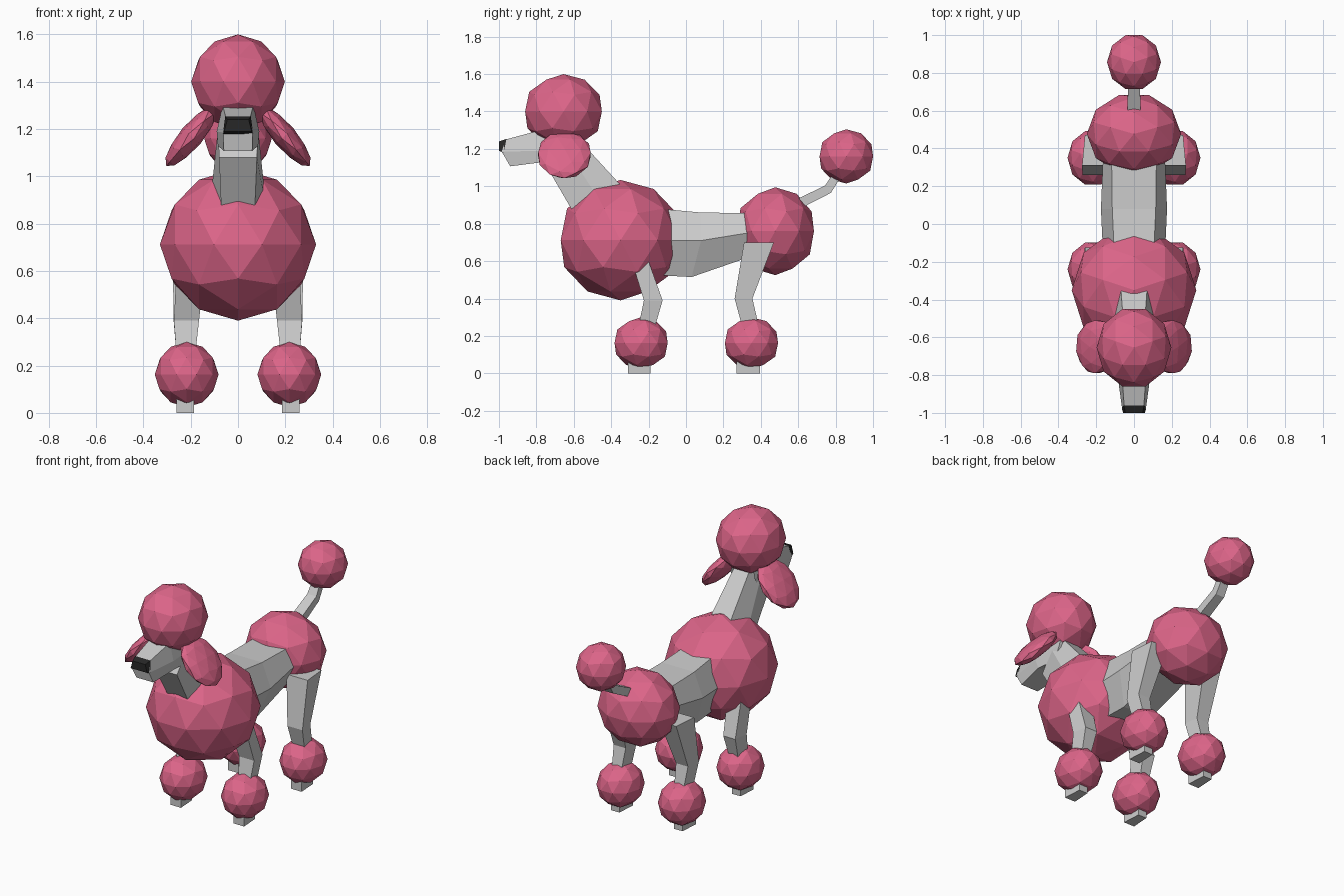
import bpy, bmesh, math
from mathutils import Matrix, Vector

if "Cube" in bpy.data.objects:
    bpy.data.objects.remove(bpy.data.objects["Cube"])


def material(name, rgb):
    m = bpy.data.materials.new(name)
    m.diffuse_color = (*rgb, 1)
    m.use_nodes = True
    m.node_tree.nodes["Principled BSDF"].inputs["Base Color"].default_value = m.diffuse_color
    return m


PINK = material("pink_fur", (0.72, 0.13, 0.25))
BLACK = material("nose_black", (0.02, 0.02, 0.02))


def finish(name, bm, mat=None):
    bmesh.ops.recalc_face_normals(bm, faces=bm.faces[:])
    mesh = bpy.data.meshes.new(name)
    bm.to_mesh(mesh)
    bm.free()
    ob = bpy.data.objects.new(name, mesh)
    bpy.context.collection.objects.link(ob)
    if mat:
        mesh.materials.append(mat)
    return ob


def puff(name, center, half, tilt=0.0):
    """Faceted fur ball with the given half sizes, tilted about y."""
    bm = bmesh.new()
    bmesh.ops.create_icosphere(bm, subdivisions=2, radius=1)
    fit = Matrix.Diagonal((half[0], half[1] / 0.951, half[2], 1))
    bm.transform(Matrix.Translation(center) @ Matrix.Rotation(tilt, 4, 'Y')
                 @ fit @ Matrix.Rotation(math.pi / 2, 4, 'Z'))
    return finish(name, bm, PINK)


def loft(name, rings, mat=None):
    """Skin a list of equal-length rings and cap both ends."""
    bm = bmesh.new()
    loops = [[bm.verts.new(p) for p in ring] for ring in rings]
    n = len(loops[0])
    for a, b in zip(loops, loops[1:]):
        for i in range(n):
            j = (i + 1) % n
            bm.faces.new((a[i], a[j], b[j], b[i]))
    bm.faces.new(loops[0])
    bm.faces.new(loops[-1])
    return finish(name, bm, mat)


def sym(*half):
    """Mirror a half section of (half width, y, z) points across x = 0."""
    return ([Vector(p) for p in half]
            + [Vector((-w, y, z)) for w, y, z in reversed(half)])


# Fur balls on the centre line
puff("chest_fur", (0, -0.35, 0.712), (0.33, 0.32, 0.322))
puff("haunch_fur", (0, 0.477, 0.76), (0.25, 0.207, 0.235))
puff("head_fur", (0, -0.655, 1.40), (0.198, 0.205, 0.20))
puff("tail_fur", (0, 0.857, 1.16), (0.143, 0.143, 0.145))

# Torso
loft("torso", [
    sym((0.10, -0.25, 0.89), (0.16, -0.25, 0.71), (0.09, -0.25, 0.53)),
    sym((0.115, 0.08, 0.86), (0.175, 0.08, 0.71), (0.10, 0.03, 0.515)),
    sym((0.12, 0.45, 0.855), (0.16, 0.45, 0.77), (0.11, 0.45, 0.66))])

# Neck
loft("neck", [
    sym((0.075, -0.27, 0.92), (0.12, -0.42, 0.86), (0.07, -0.59, 0.84)),
    sym((0.05, -0.60, 1.28), (0.085, -0.64, 1.20), (0.08, -0.73, 1.08))])

# Muzzle and nose
loft("muzzle", [
    sym((0.052, -0.965, 1.25), (0.062, -0.985, 1.185), (0.06, -0.94, 1.107)),
    sym((0.065, -0.78, 1.30), (0.09, -0.78, 1.19), (0.085, -0.76, 1.13)),
    sym((0.06, -0.58, 1.30), (0.085, -0.57, 1.20), (0.08, -0.62, 1.12))])
loft("nose", [
    sym((0.045, -1.0, 1.24), (0.058, -1.0, 1.19)),
    sym((0.054, -0.96, 1.253), (0.064, -0.975, 1.18))], BLACK)

# Tail stem
loft("tail", [
    sym((0.035, 0.55, 0.91), (0.035, 0.57, 0.86)),
    sym((0.032, 0.745, 1.005), (0.03, 0.775, 0.965)),
    sym((0.025, 0.83, 1.14), (0.025, 0.87, 1.12))])

# Legs as (x, half width, front y, back y, z), ears and ankle puffs per side
FRONT = [(0.20, 0.06, -0.29, -0.20, 0.60), (0.218, 0.053, -0.225, -0.125, 0.39),
         (0.22, 0.042, -0.25, -0.16, 0.27), (0.223, 0.037, -0.31, -0.19, 0.05),
         (0.223, 0.037, -0.31, -0.19, 0.0)]
HIND = [(0.20, 0.075, 0.31, 0.47, 0.70), (0.22, 0.053, 0.26, 0.355, 0.40),
        (0.22, 0.042, 0.295, 0.385, 0.27), (0.223, 0.037, 0.27, 0.395, 0.05),
        (0.223, 0.037, 0.27, 0.395, 0.0)]
for side, s in (("right", -1), ("left", 1)):
    for part, path, y in (("front", FRONT, -0.24), ("hind", HIND, 0.35)):
        loft(f"{part}_leg_{side}", [
            [(s * (x - w), f, z), (s * (x + w), f, z),
             (s * (x + 0.8 * w), b, z), (s * (x - 0.8 * w), b, z)]
            for x, w, f, b, z in path])
        puff(f"{part}_ankle_fur_{side}", (s * 0.217, y, 0.162), (0.135, 0.142, 0.138))
    puff(f"ear_{side}", (s * 0.197, -0.65, 1.17), (0.05, 0.14, 0.165),
         -s * math.radians(40))
